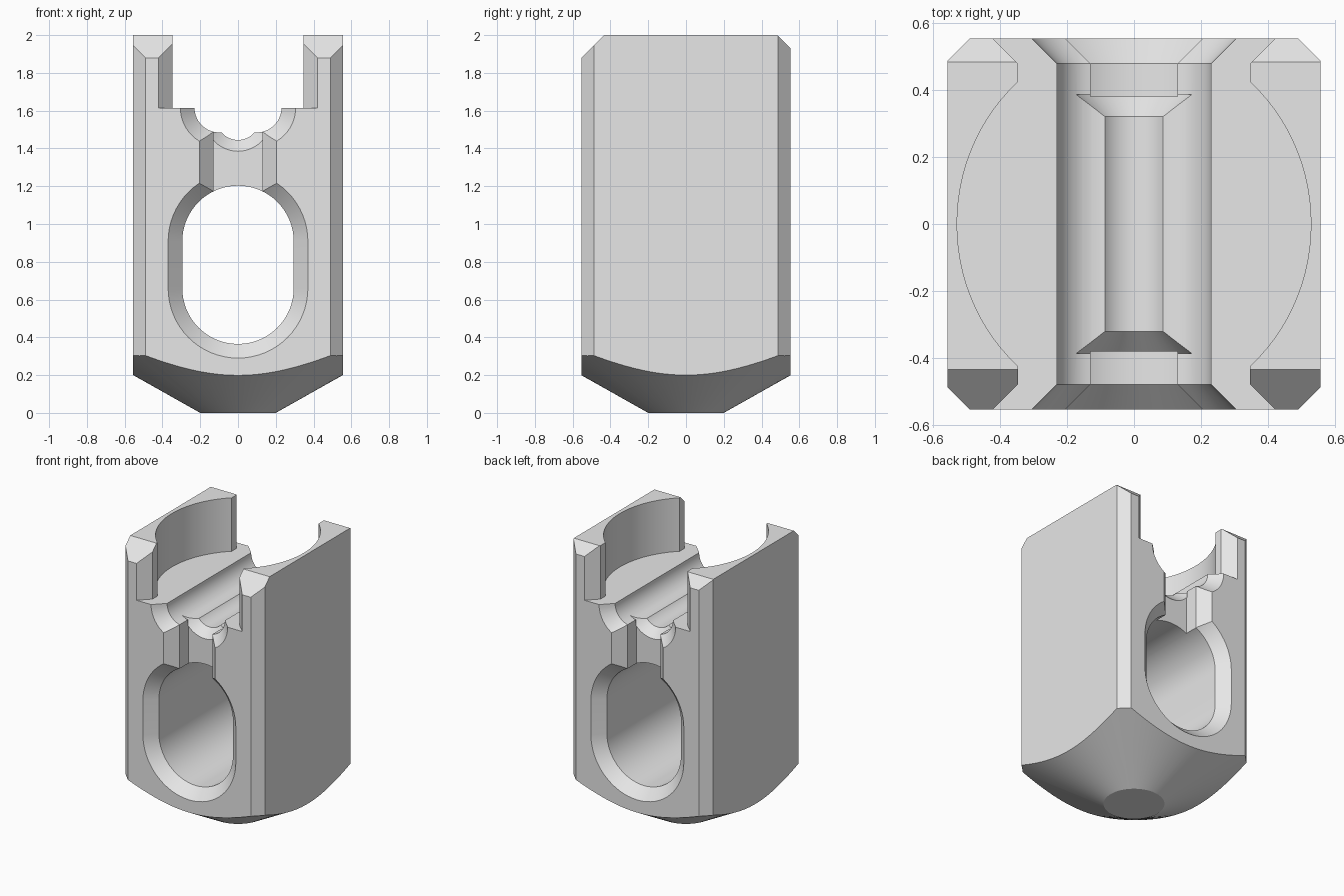
import bpy, bmesh, math

if "Cube" in bpy.data.objects:
    bpy.data.objects.remove(bpy.data.objects["Cube"])

steel = bpy.data.materials.new("plain grey")
steel.diffuse_color = (0.8, 0.8, 0.8, 1)
steel.use_nodes = True
steel.node_tree.nodes["Principled BSDF"].inputs["Base Color"].default_value = steel.diffuse_color


def loft(name, sections, axis="Y"):
    """Solid through matching 2D outlines, each placed at a position along an axis."""
    bm = bmesh.new()
    rings = []
    for pos, outline in sections:
        rings.append([bm.verts.new((a, pos, b) if axis == "Y" else (a, b, pos))
                      for a, b in outline])
    n = len(rings[0])
    for r0, r1 in zip(rings, rings[1:]):
        for i in range(n):
            bm.faces.new((r0[i], r0[(i + 1) % n], r1[(i + 1) % n], r1[i]))
    bm.faces.new(rings[0])
    bm.faces.new(rings[-1])
    bmesh.ops.recalc_face_normals(bm, faces=bm.faces)
    me = bpy.data.meshes.new(name)
    bm.to_mesh(me)
    bm.free()
    ob = bpy.data.objects.new(name, me)
    bpy.context.collection.objects.link(ob)
    me.materials.append(steel)
    return ob


def arc(cx, cz, rx, a0, a1, n, rz=None):
    rz = rz or rx
    return [(cx + rx * math.cos(math.radians(a0 + (a1 - a0) * i / n)),
             cz + rz * math.sin(math.radians(a0 + (a1 - a0) * i / n)))
            for i in range(n + 1)]


def flared(name, outline, start=0.478, end=0.6):
    """Passage along y whose outline grows at 45 degrees at both mouths."""
    g = end - start
    return loft(name, [(-end, outline(g)), (-start, outline(0)),
                       (start, outline(0)), (end, outline(g))])


def boolean(body, tool, operation="DIFFERENCE"):
    mod = body.modifiers.new(tool.name, "BOOLEAN")
    mod.operation, mod.solver, mod.object = operation, "EXACT", tool
    bpy.context.view_layer.objects.active = body
    bpy.ops.object.modifier_apply(modifier=mod.name)
    bpy.data.objects.remove(tool)


# Outlines (x, z), each with an outward offset g
def stadium(g):
    r = 0.295 + g
    return arc(0, 0.908, r, 0, 180, 32) + arc(0, 0.66, r, 180, 360, 32)


def trough(g):
    r = 0.13 + g
    return ([(0.1 + r, 1.72)] + arc(0.1, 1.615, r, 0, -90, 14)
            + arc(-0.1, 1.615, r, -90, -180, 14) + [(-0.1 - r, 1.72)])


def window(g):
    w = 0.13 + g
    return [(-w, 1.0), (w, 1.0), (w, 1.5), (-w, 1.5)]


def opening(g):
    w = 0.346 + g
    return [(-w, 1.615), (w, 1.615), (w, 2.2), (-w, 2.2)]


def ring(r):
    return arc(0, 1.56, r, 0, 352.5, 47)


# Block with chamfered upright edges
X, Y, C = 0.555, 0.553, 0.066
octagon = [(X - C, -Y), (X, C - Y), (X, Y - C), (X - C, Y),
           (C - X, Y), (-X, Y - C), (-X, C - Y), (C - X, -Y)]
body = loft("clamp_block", [(0, octagon), (2, octagon)], "Z")

# Top chamfers: larger at the front than at the back
bm = bmesh.new()
bm.from_mesh(body.data)
for co, no in (((0, -Y, 1.88), (0, -1, 1)), ((0, Y, 1.93), (0, 1, 1))):
    res = bmesh.ops.bisect_plane(bm, geom=bm.verts[:] + bm.edges[:] + bm.faces[:],
                                 plane_co=co, plane_no=no, clear_outer=True)
    edges = [e for e in res["geom_cut"] if isinstance(e, bmesh.types.BMEdge)]
    bmesh.ops.edgeloop_fill(bm, edges=edges)
bmesh.ops.recalc_face_normals(bm, faces=bm.faces)
bm.to_mesh(body.data)
bm.free()

# Conical underside
def circle(r):
    return arc(0, 0, r, 0, 356.25, 95)

boolean(body, loft("underside_cone", [(0, circle(0.2)), (2.2, circle(0.2 + 2.2 * 1.775))], "Z"),
        "INTERSECT")

# Round pocket between the two upright walls, and its open ends
pocket = arc(0, 0, 0.527, 0, 356.25, 95, rz=0.56)
boolean(body, loft("pocket_cutter", [(1.615, pocket), (2.2, pocket)], "Z"))
boolean(body, flared("opening_cutter", opening))

# Long oval tunnel, trough and narrow central channel
boolean(body, flared("tunnel_cutter", stadium))
boolean(body, flared("trough_cutter", trough))
boolean(body, loft("channel_cutter", [(-0.385, ring(0.18)), (-0.32, ring(0.115)),
                                      (0.32, ring(0.115)), (0.385, ring(0.18))]))

# Slits joining trough and tunnel at each end
for s in (-1, 1):
    boolean(body, loft("slit_cutter", [(s * 0.6, window(0.122)), (s * 0.478, window(0)),
                                       (s * 0.38, window(0))]))

bpy.ops.object.select_all(action="DESELECT")
body.select_set(True)
bpy.context.view_layer.objects.active = body
bpy.ops.object.shade_smooth_by_angle(angle=math.radians(25))
